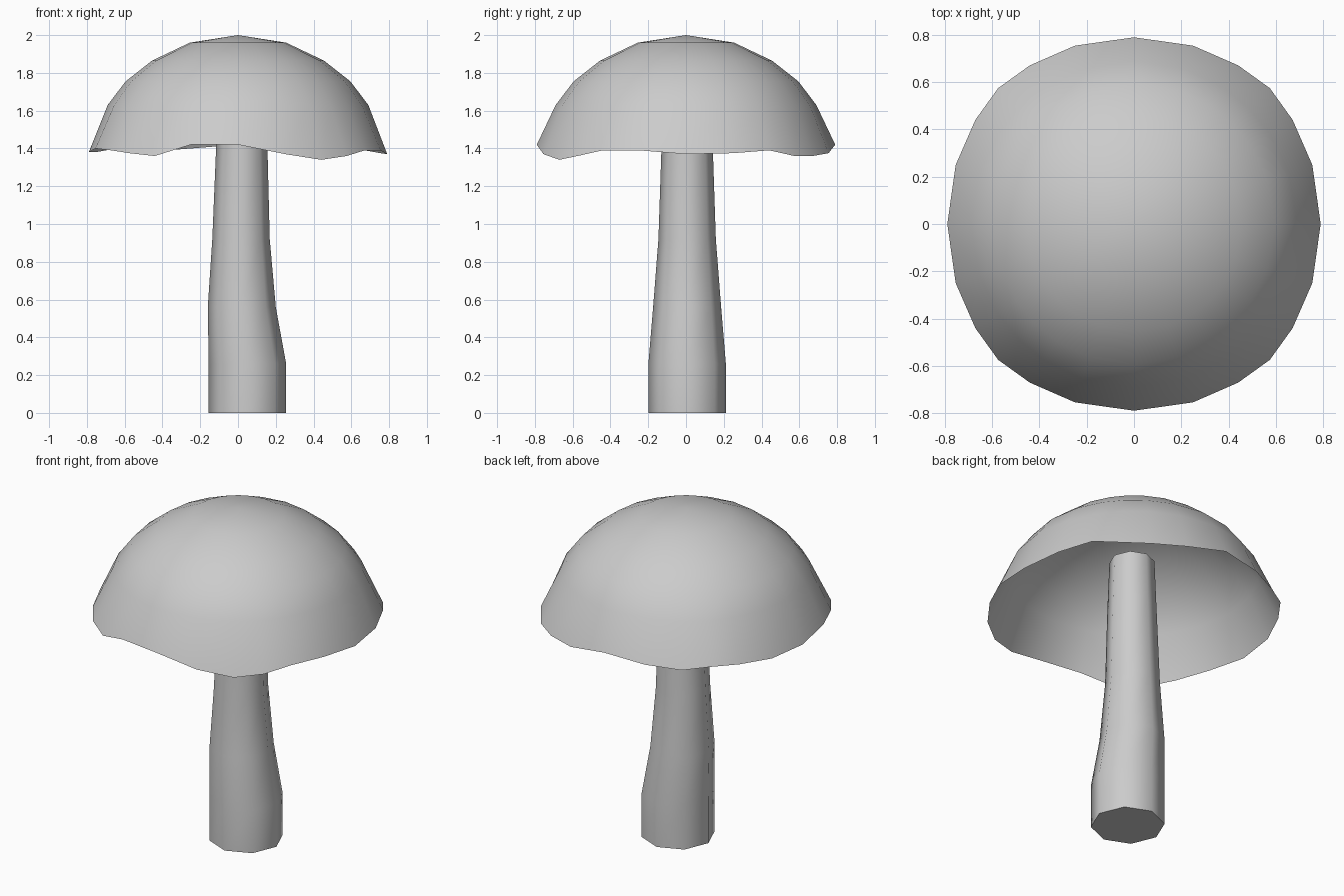
import bpy, bmesh
from math import radians, sin, cos

if "Cube" in bpy.data.objects:
    bpy.data.objects.remove(bpy.data.objects["Cube"])


def loft(name, rings, cap_start=False, cap_end=False, tip=None):
    """Skin a list of vertex rings; optionally close the ends or fan to a tip."""
    bm = bmesh.new()
    loops = [[bm.verts.new(p) for p in ring] for ring in rings]
    n = len(loops[0])
    for a, b in zip(loops, loops[1:]):
        for i in range(n):
            j = (i + 1) % n
            bm.faces.new((a[i], a[j], b[j], b[i]))
    if cap_start:
        bm.faces.new(loops[0][::-1])
    if cap_end:
        bm.faces.new(loops[-1])
    if tip:
        t = bm.verts.new(tip)
        for i in range(n):
            bm.faces.new((loops[-1][i], loops[-1][(i + 1) % n], t))
    mesh = bpy.data.meshes.new(name)
    bm.to_mesh(mesh)
    bm.free()
    ob = bpy.data.objects.new(name, mesh)
    bpy.context.collection.objects.link(ob)
    bpy.ops.object.select_all(action='DESELECT')
    ob.select_set(True)
    bpy.context.view_layer.objects.active = ob
    bpy.ops.object.shade_smooth_by_angle(angle=radians(60))
    return ob


# Cap: thin open dome, 24 unevenly spaced sides, wavy rim
steps = [0, 18.3, 33.3, 45, 56.7, 71.7]
angles = [radians(q * 90 + s) for q in range(4) for s in steps]
rim_z = [1.37, 1.375, 1.39, 1.36, 1.36, 1.375,
         1.42, 1.40, 1.385, 1.405, 1.395, 1.38,
         1.38, 1.40, 1.39, 1.375, 1.36, 1.42,
         1.42, 1.37, 1.34, 1.36, 1.39, 1.39]
rim_bulge = [0, 0.005, 0.013, 0.023, 0.013, 0.005]
rim = [((0.79 + rim_bulge[i % 6]) * cos(a), (0.79 + rim_bulge[i % 6]) * sin(a), z)
       for i, (a, z) in enumerate(zip(angles, rim_z))]
dome = [(0.69, 1.63), (0.595, 1.755), (0.455, 1.865), (0.255, 1.96)]
loft("mushroom_cap",
     [rim] + [[(r * cos(a), r * sin(a), z) for a in angles] for r, z in dome],
     tip=(0, 0, 2))

# Stem: leaning octagonal column, (centre x, radius, height)
sections = [(0.05, 0.205, 0), (0.05, 0.205, 0.26), (0.02, 0.18, 0.56),
            (0.016, 0.152, 0.92), (0.02, 0.136, 1.4), (0.02, 0.125, 1.69)]
loft("mushroom_stem",
     [[(cx + r * cos(radians(45 * i)), 0.006 + r * sin(radians(45 * i)), z)
       for i in range(8)] for cx, r, z in sections],
     cap_start=True, cap_end=True)
